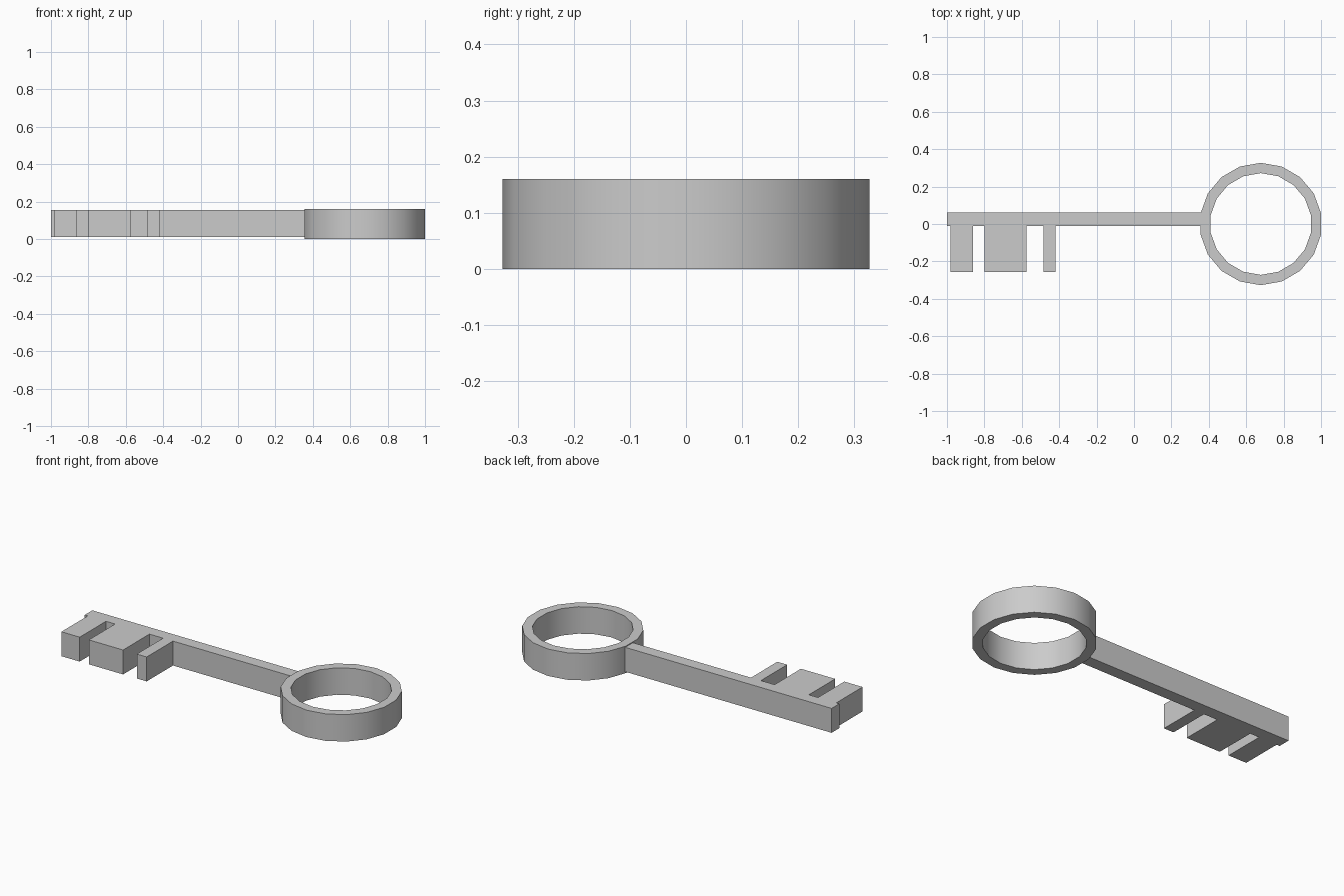
import bpy
import bmesh
from math import cos, sin, tau, pi, radians

cube = bpy.data.objects.get("Cube")
if cube:
    bpy.data.objects.remove(cube, do_unlink=True)

# Single grey metal
metal = bpy.data.materials.new("grey metal")
metal.use_nodes = True
GREY = (0.6, 0.6, 0.6, 1)
metal.diffuse_color = GREY
metal.node_tree.nodes["Principled BSDF"].inputs["Base Color"].default_value = GREY


def add_object(name, bm):
    bmesh.ops.recalc_face_normals(bm, faces=bm.faces)
    mesh = bpy.data.meshes.new(name)
    bm.to_mesh(mesh)
    bm.free()
    mesh.materials.append(metal)
    obj = bpy.data.objects.new(name, mesh)
    bpy.context.collection.objects.link(obj)
    return obj


# Shaft and teeth: one outline, extruded upwards
TEETH = [(-0.98, -0.86), (-0.80, -0.575), (-0.485, -0.42)]
FRONT, BACK, TIP = -0.01, 0.062, -0.257
BOTTOM, TOP = 0.01, 0.155
outline = [(-1, BACK), (-1, FRONT)]
for x0, x1 in TEETH:
    outline += [(x0, FRONT), (x0, TIP), (x1, TIP), (x1, FRONT)]
outline += [(0.365, FRONT), (0.365, BACK)]

bm = bmesh.new()
face = bm.faces.new([bm.verts.new((x, y, BOTTOM)) for x, y in outline])
result = bmesh.ops.extrude_face_region(bm, geom=[face])
top_verts = [g for g in result["geom"] if isinstance(g, bmesh.types.BMVert)]
bmesh.ops.translate(bm, verts=top_verts, vec=(0, 0, TOP - BOTTOM))
add_object("shaft_with_teeth", bm)

# Bow: eighteen-sided ring with a rectangular section
SIDES, CENTRE, HEIGHT = 18, 0.678, 0.16
OUTER, INNER = 0.327, 0.272
bm = bmesh.new()
rings = []
for i in range(SIDES):
    a = pi / 2 + tau * i / SIDES
    rings.append([bm.verts.new((CENTRE + r * cos(a), r * sin(a), z))
                  for r, z in ((OUTER, 0), (OUTER, HEIGHT), (INNER, HEIGHT), (INNER, 0))])
for i in range(SIDES):
    a, b = rings[i], rings[(i + 1) % SIDES]
    for j in range(4):
        k = (j + 1) % 4
        bm.faces.new((a[j], b[j], b[k], a[k]))
bow = add_object("bow_ring", bm)

# Smooth ring walls, crisp rims
bpy.context.view_layer.objects.active = bow
bow.select_set(True)
bpy.ops.object.shade_smooth_by_angle(angle=radians(30))
